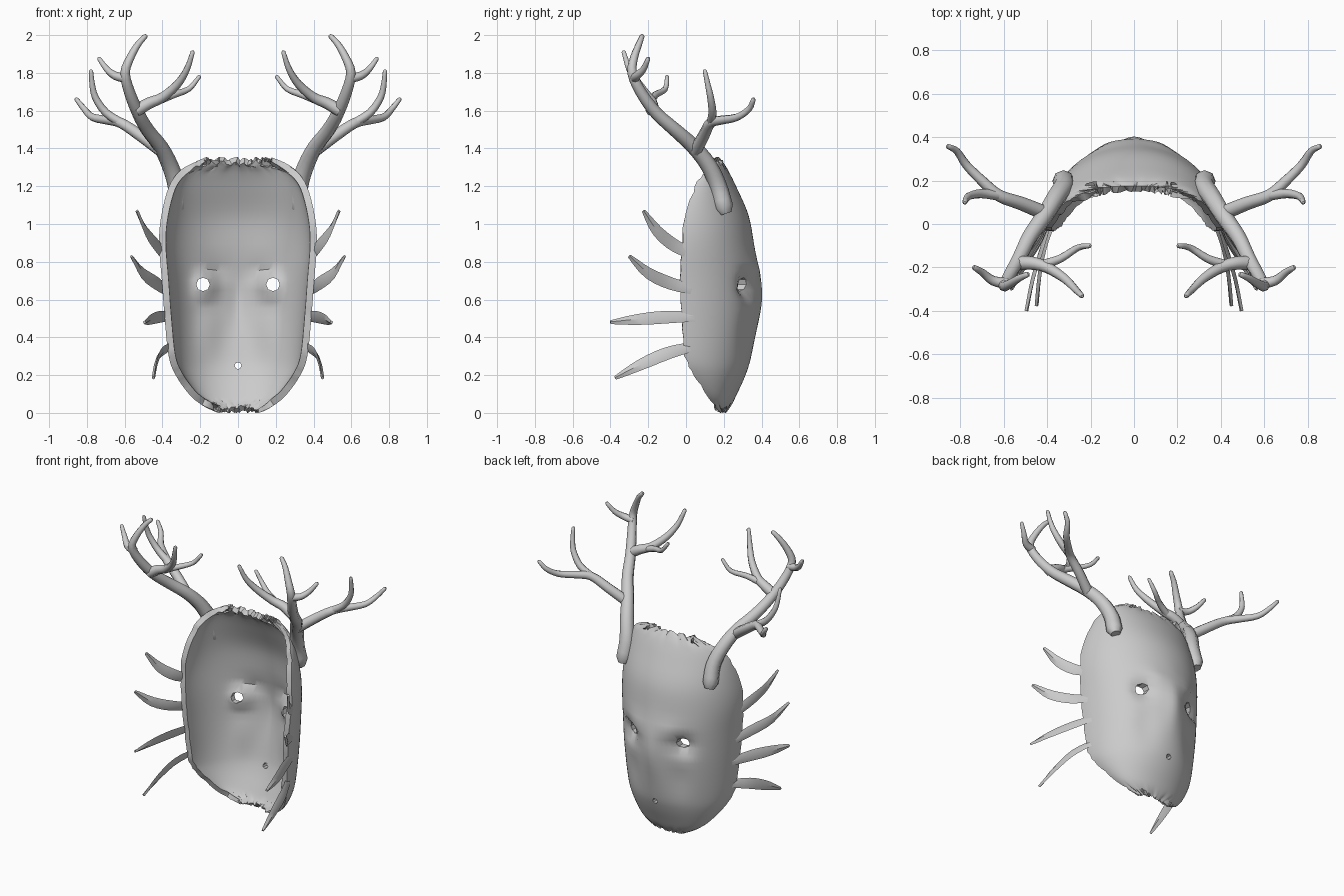
import bpy, bmesh, random
from math import sin, cos, pi, exp, radians
from mathutils import Vector

if "Cube" in bpy.data.objects:
    bpy.data.objects.remove(bpy.data.objects["Cube"])

random.seed(4)


def spline(points, steps):
    """Catmull-Rom samples through points of any dimension."""
    p = [Vector(q) for q in points]
    p = [2 * p[0] - p[1]] + p + [2 * p[-1] - p[-2]]
    out = []
    for i in range(1, len(p) - 2):
        a, b, c, d = p[i - 1:i + 3]
        for k in range(steps):
            t = k / steps
            out.append(0.5 * (2 * b + (c - a) * t + (2 * a - 5 * b + 4 * c - d) * t ** 2
                              + (3 * b - a - 3 * c + d) * t ** 3))
    return out + [p[-2]]


def add_object(name, bm):
    me = bpy.data.meshes.new(name)
    bm.to_mesh(me)
    bm.free()
    ob = bpy.data.objects.new(name, me)
    bpy.context.collection.objects.link(ob)
    return ob


def activate(ob):
    bpy.ops.object.select_all(action='DESELECT')
    ob.select_set(True)
    bpy.context.view_layer.objects.active = ob


def smooth(ob, angle=40):
    activate(ob)
    bpy.ops.object.shade_smooth_by_angle(angle=radians(angle))


def bump(x, z, cx, cz, sx, sz):
    return exp(-((x - cx) / sx) ** 2 - ((z - cz) / sz) ** 2)


# Mask shell: height, half width, rim y, centre y
rows = spline([(0, .11, .18, .21), (.04, .19, .15, .24), (.1, .26, .11, .27),
               (.2, .33, .045, .315), (.3, .367, -.005, .345), (.5, .388, -.022, .375),
               (.7, .403, -.027, .38), (.9, .418, -.02, .358), (1.05, .405, 0, .33),
               (1.2, .365, .05, .265), (1.28, .31, .1, .225), (1.32, .25, .13, .198),
               (1.345, .18, .155, .175)], 4)
COLS = 48
top_chip = [random.uniform(-.012, .012) for _ in range(COLS + 1)]
low_chip = [random.uniform(-.004, .014) for _ in range(COLS + 1)]
bm = bmesh.new()
grid = []
for i, (z, w, rim, mid) in enumerate(rows):
    line = []
    edge = random.uniform(-.006, .006)
    for j in range(COLS + 1):
        t = pi * (j / COLS - .5)
        x, y = w * sin(t), rim + (mid - rim) * cos(t)
        ax = abs(x)
        y -= .06 * bump(ax, z, .19, .67, .065, .055)      # eye hollow
        y += .018 * bump(ax, z, .12, .76, .09, .045)      # brow
        y += .022 * bump(x, z, 0, .62, .06, .16)          # nose
        y -= .018 * bump(ax, z, .17, .45, .07, .13)       # cheek
        if j in (0, COLS):
            y += edge
        up = max(0, 1 - (len(rows) - 1 - i) / 9)
        down = max(0, 1 - i / 6)
        zz = max(0, z + top_chip[j] * up + low_chip[j] * down)
        line.append(bm.verts.new((x, y, zz)))
    grid.append(line)
for a, b in zip(grid, grid[1:]):
    for j in range(COLS):
        bm.faces.new((a[j], b[j], b[j + 1], a[j + 1]))
mask = add_object("mask", bm)
solid = mask.modifiers.new("thickness", 'SOLIDIFY')
solid.thickness, solid.offset = .036, -1
activate(mask)
bpy.ops.object.modifier_apply(modifier="thickness")

# Eye and nostril holes
for x, z, r in ((-.185, .68, .036), (.185, .68, .036), (0, .25, .018)):
    bpy.ops.mesh.primitive_cylinder_add(vertices=8, radius=r, depth=.6,
                                        location=(x, .3, z), rotation=(pi / 2, 0, 0))
    cutter = bpy.context.object
    cutter.hide_render = True
    cut = mask.modifiers.new("hole", 'BOOLEAN')
    cut.operation, cut.solver, cut.object = 'DIFFERENCE', 'EXACT', cutter
    activate(mask)
    bpy.ops.object.modifier_apply(modifier="hole")
    bpy.data.objects.remove(cutter)
smooth(mask)

# Antlers: branches as tapered paths (x, y, z), with start and end radius
branches = [
    (.05, .013, [(.325, .2, 1.09), (.325, .17, 1.2), (.36, .12, 1.31), (.41, .04, 1.41),
                 (.48, -.06, 1.5), (.53, -.16, 1.59), (.575, -.24, 1.7), (.598, -.285, 1.8),
                 (.57, -.275, 1.88), (.53, -.25, 1.95), (.49, -.232, 1.995)]),
    (.034, .012, [(.41, .05, 1.39), (.52, .095, 1.47), (.62, .13, 1.535), (.69, .19, 1.55),
                  (.77, .27, 1.565), (.815, .335, 1.61), (.855, .357, 1.66)]),
    (.024, .011, [(.61, .13, 1.53), (.7, .14, 1.59), (.755, .13, 1.67), (.772, .115, 1.74),
                  (.778, .1, 1.81)]),
    (.034, .012, [(.54, -.18, 1.6), (.47, -.18, 1.64), (.4, -.2, 1.67), (.32, -.25, 1.74),
                  (.27, -.3, 1.82), (.24, -.33, 1.91)]),
    (.022, .011, [(.43, -.19, 1.65), (.34, -.16, 1.685), (.26, -.11, 1.715),
                  (.205, -.1, 1.78)]),
    (.026, .012, [(.585, -.275, 1.77), (.65, -.26, 1.785), (.695, -.225, 1.82),
                  (.735, -.2, 1.875)]),
]
for side, label in ((1, "right"), (-1, "left")):
    cu = bpy.data.curves.new("antler_" + label, 'CURVE')
    cu.dimensions = '3D'
    cu.bevel_depth, cu.bevel_resolution, cu.use_fill_caps = 1, 2, True
    for k, (r0, r1, pts) in enumerate(branches):
        path = spline(pts, 3)
        n = len(path) - 1
        radii = [r0 + (r1 - r0) * (i / n) ** 1.15 for i in range(n + 1)]
        if k == 0:                                        # rounded foot
            path.insert(0, path[0] + Vector((0, .012, -.035)))
            radii.insert(0, .03)
        path.append(path[-1] + (path[-1] - path[-2]).normalized() * .008)
        radii.append(r1 * .5)
        sp = cu.splines.new('POLY')
        sp.points.add(len(path) - 1)
        for pt, co, r in zip(sp.points, path, radii):
            pt.co = (co.x * side, co.y, co.z, 1)
            pt.radius = r
    ob = bpy.data.objects.new("antler_" + label, cu)
    bpy.context.collection.objects.link(ob)
    activate(ob)
    bpy.ops.object.convert(target='MESH')
    smooth(bpy.context.object, 50)

# Side spikes: flat curved blades
blades = [
    [(.385, .07, .83), (.425, -.05, .88), (.485, -.15, .96), (.535, -.225, 1.07)],
    [(.38, .05, .65), (.43, -.08, .685), (.505, -.2, .74), (.565, -.3, .83)],
    [(.37, .06, .51), (.42, -.1, .507), (.465, -.25, .495), (.495, -.4, .48)],
    [(.36, .03, .35), (.41, -.1, .315), (.435, -.24, .255), (.448, -.375, .185)],
]
for side, label in ((1, "right"), (-1, "left")):
    for k, pts in enumerate(blades):
        path = spline(pts, 3)
        n = len(path) - 1
        bm = bmesh.new()
        rings = []
        for i, p in enumerate(path):
            d = (path[min(i + 1, n)] - path[max(i - 1, 0)]).normalized()
            u = i / n
            half = .026 + .01 * sin(pi * u) - .016 * u ** 3
            wide = d.cross(Vector((1, 0, .25))).normalized()
            thin = d.cross(wide).normalized()
            ring = [p + wide * half, p + thin * .009, p - wide * half, p - thin * .009]
            rings.append([bm.verts.new((v.x * side, v.y, v.z)) for v in ring])
        for a, b in zip(rings, rings[1:]):
            for j in range(4):
                bm.faces.new((a[j], a[(j + 1) % 4], b[(j + 1) % 4], b[j]))
        bm.faces.new(rings[0])
        bm.faces.new(rings[-1])
        bmesh.ops.recalc_face_normals(bm, faces=bm.faces)
        smooth(add_object(f"side_spike_{label}_{k + 1}", bm), 35)
